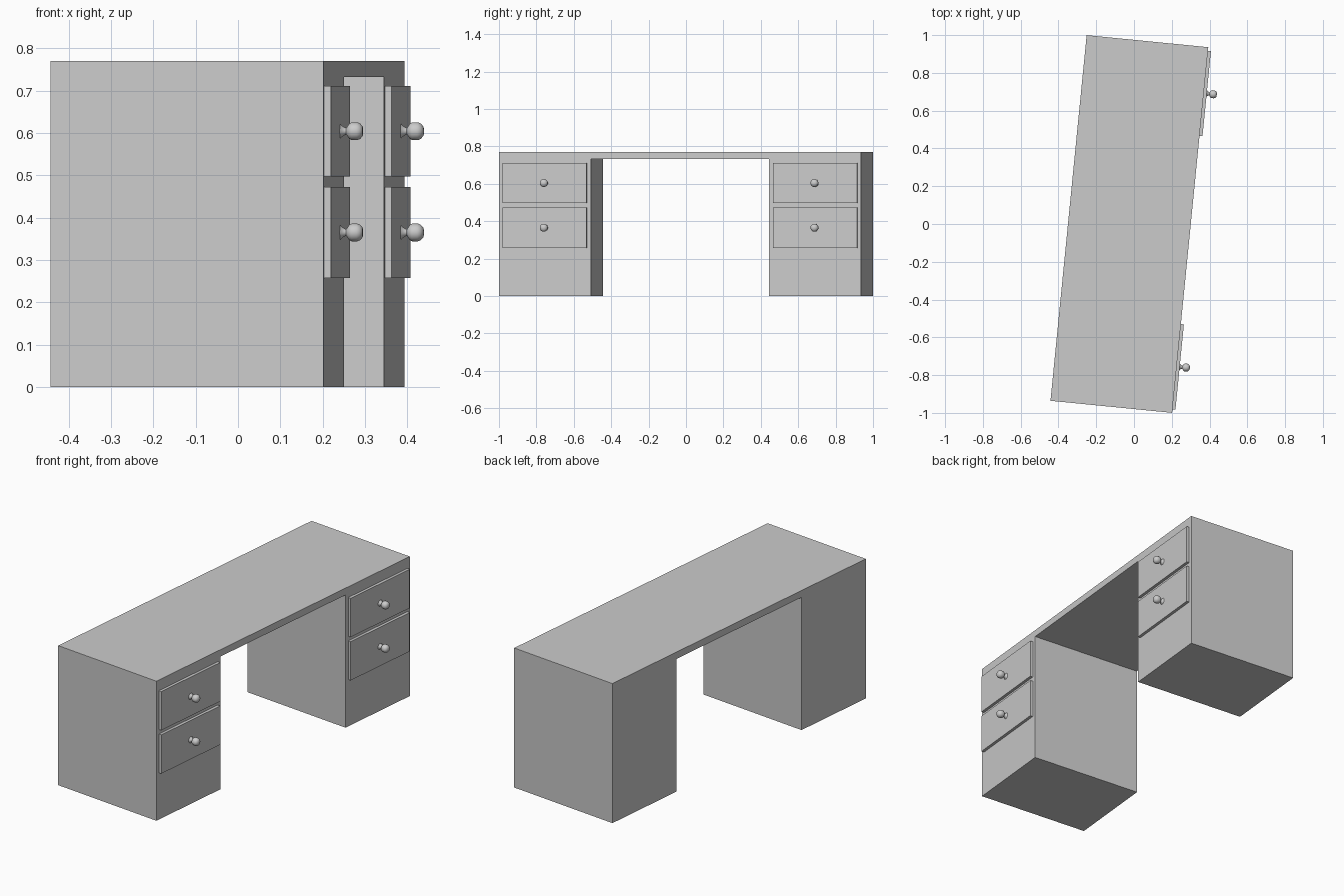
import bpy, bmesh, math
from mathutils import Matrix

if "Cube" in bpy.data.objects:
    bpy.data.objects.remove(bpy.data.objects["Cube"])

# Whole desk is turned slightly clockwise about z
TURN = Matrix.Translation((-0.0245, 0, 0)) @ Matrix.Rotation(-math.radians(5.65), 4, 'Z')
HALF_D, HALF_L, HEIGHT = 0.3235, 0.9725, 0.77
INNER, UNDER = 0.479, 0.732          # knee-hole half width and height
PANEL_T = 0.016


def finish(name, bm):
    bmesh.ops.recalc_face_normals(bm, faces=bm.faces)
    bm.transform(TURN)
    mesh = bpy.data.meshes.new(name)
    bm.to_mesh(mesh)
    bm.free()
    ob = bpy.data.objects.new(name, mesh)
    bpy.context.collection.objects.link(ob)
    return ob


# Desk body: U-shaped front profile extruded through the depth
half = [(HALF_L, HEIGHT), (HALF_L, 0), (INNER, 0), (INNER, UNDER)]
profile = half + [(-y, z) for y, z in reversed(half)]
bm = bmesh.new()
face = bm.faces.new([bm.verts.new((-HALF_D, y, z)) for y, z in profile])
new = bmesh.ops.extrude_face_region(bm, geom=[face])['geom']
bmesh.ops.translate(bm, vec=(2 * HALF_D, 0, 0),
                    verts=[g for g in new if isinstance(g, bmesh.types.BMVert)])
finish("desk_body", bm)


def drawer_panel(name, y, z):
    bm = bmesh.new()
    m = Matrix.Translation((HALF_D + PANEL_T / 2, y, z)) @ Matrix.Diagonal((PANEL_T, 0.453, 0.214, 1))
    bmesh.ops.create_cube(bm, size=1, matrix=m)
    finish(name, bm)


# Turned knob: (distance from panel, radius)
KNOB = [(0, 0), (0, .017), (.004, .013), (.010, .009), (.014, .008), (.017, .012),
        (.021, .018), (.027, .021), (.040, .021), (.047, .018), (.053, .011), (.054, 0)]


def knob(name, y, z):
    bm = bmesh.new()
    verts = [bm.verts.new((d, r, 0)) for d, r in KNOB]
    edges = [bm.edges.new(p) for p in zip(verts, verts[1:])]
    bmesh.ops.spin(bm, geom=verts + edges, cent=(0, 0, 0), axis=(1, 0, 0),
                   angle=2 * math.pi, steps=24)
    bmesh.ops.remove_doubles(bm, verts=bm.verts, dist=1e-5)
    bm.transform(Matrix.Translation((HALF_D + PANEL_T, y, z)))
    ob = finish(name, bm)
    bpy.ops.object.select_all(action='DESELECT')
    ob.select_set(True)
    bpy.context.view_layer.objects.active = ob
    bpy.ops.object.shade_smooth_by_angle(angle=math.radians(50))


# Two drawers on each pedestal
for side, y in (("left", -0.727), ("right", 0.727)):
    for level, z in (("upper", 0.604), ("lower", 0.365)):
        drawer_panel(f"{side}_{level}_drawer", y, z)
        knob(f"{side}_{level}_knob", y, z)
